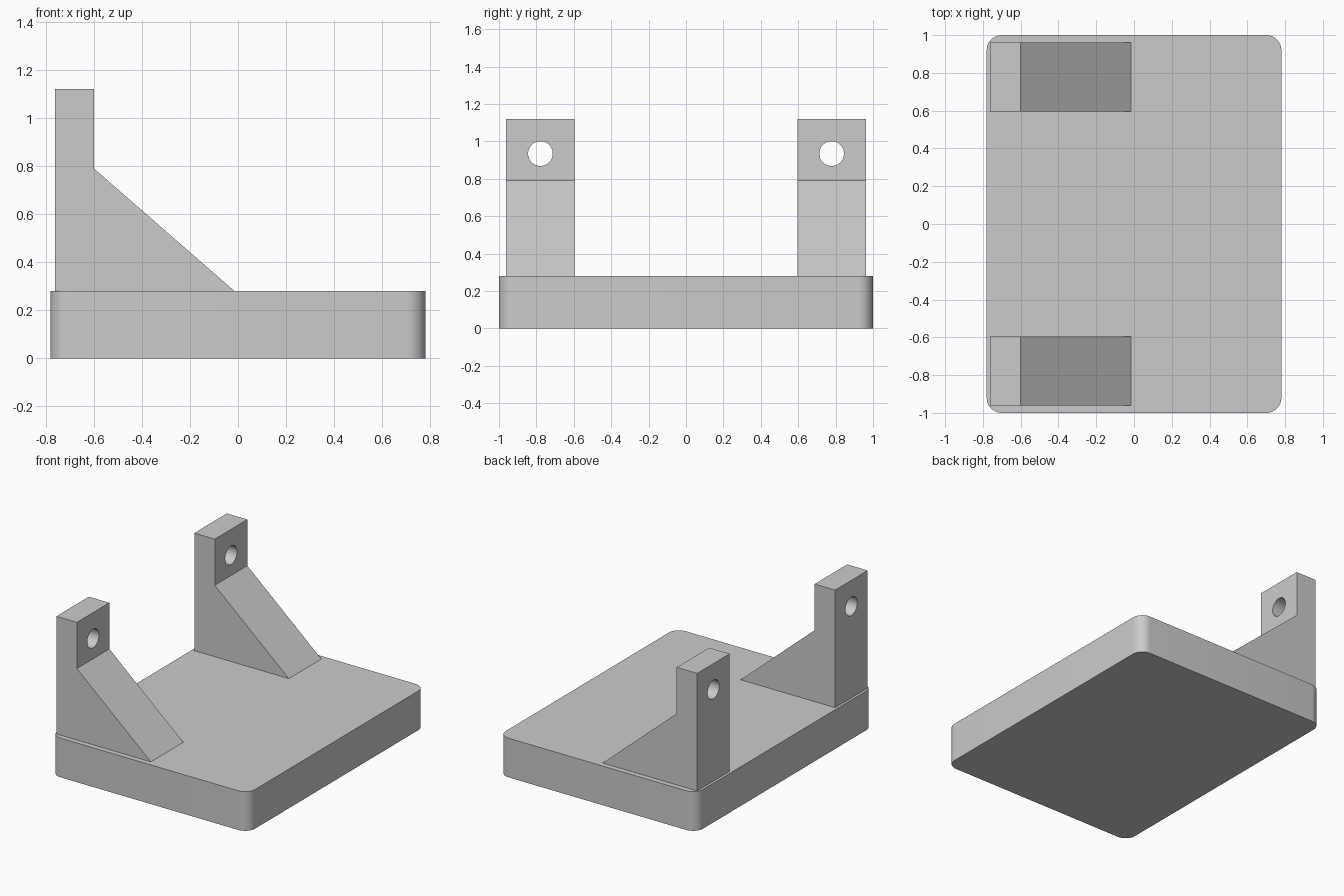
import bpy
import bmesh
from math import radians
from mathutils import Vector

default = bpy.data.objects.get("Cube")
if default:
    bpy.data.objects.remove(default, do_unlink=True)

grey = bpy.data.materials.new("plain grey")
grey.use_nodes = True
GREY = (0.6, 0.6, 0.6, 1)
grey.diffuse_color = GREY
grey.node_tree.nodes["Principled BSDF"].inputs["Base Color"].default_value = GREY


def activate(obj):
    bpy.ops.object.select_all(action="DESELECT")
    obj.select_set(True)
    bpy.context.view_layer.objects.active = obj


def prism(name, outline, depth):
    """Extrude a closed outline along the depth vector."""
    bm = bmesh.new()
    face = bm.faces.new([bm.verts.new(p) for p in outline])
    moved = bmesh.ops.extrude_face_region(bm, geom=[face])["geom"]
    verts = [g for g in moved if isinstance(g, bmesh.types.BMVert)]
    bmesh.ops.translate(bm, vec=Vector(depth), verts=verts)
    bmesh.ops.recalc_face_normals(bm, faces=bm.faces[:])
    mesh = bpy.data.meshes.new(name)
    bm.to_mesh(mesh)
    bm.free()
    mesh.materials.append(grey)
    obj = bpy.data.objects.new(name, mesh)
    bpy.context.collection.objects.link(obj)
    return obj


# Base plate with rounded vertical corners
HALF_X, HALF_Y, BASE_TOP = 0.78, 1.0, 0.28
corners = [(-HALF_X, -HALF_Y, 0), (HALF_X, -HALF_Y, 0),
           (HALF_X, HALF_Y, 0), (-HALF_X, HALF_Y, 0)]
base = prism("base_plate", corners, (0, 0, BASE_TOP))
bm = bmesh.new()
bm.from_mesh(base.data)
upright = [e for e in bm.edges if abs(e.verts[0].co.z - e.verts[1].co.z) > 0.1]
bmesh.ops.bevel(bm, geom=upright, offset=0.08, segments=10, profile=0.5,
                affect="EDGES")
bm.to_mesh(base.data)
bm.free()
activate(base)
bpy.ops.object.shade_smooth_by_angle(angle=radians(30))

# Gusseted upright brackets, each with a through hole near the top
INNER, OUTER = 0.595, 0.962
SIDE = [(-0.762, BASE_TOP), (-0.015, BASE_TOP), (-0.6, 0.79),
        (-0.6, 1.12), (-0.762, 1.12)]
for name, sign in (("front_bracket", -1), ("rear_bracket", 1)):
    outline = [(x, sign * INNER, z) for x, z in SIDE]
    bracket = prism(name, outline, (0, sign * (OUTER - INNER), 0))

    bpy.ops.mesh.primitive_cylinder_add(
        vertices=48, radius=0.066, depth=0.4,
        location=(-0.68, sign * (INNER + OUTER) / 2, 0.935),
        rotation=(0, radians(90), 0))
    cutter = bpy.context.object
    cutter.name = "hole_cutter"
    cutter.hide_render = True
    cutter.data.materials.append(grey)

    activate(bracket)
    hole = bracket.modifiers.new("bolt hole", "BOOLEAN")
    hole.operation = "DIFFERENCE"
    hole.solver = "EXACT"
    hole.object = cutter
    bpy.ops.object.modifier_apply(modifier=hole.name)
    bpy.data.objects.remove(cutter, do_unlink=True)
    bpy.ops.object.shade_smooth_by_angle(angle=radians(30))
